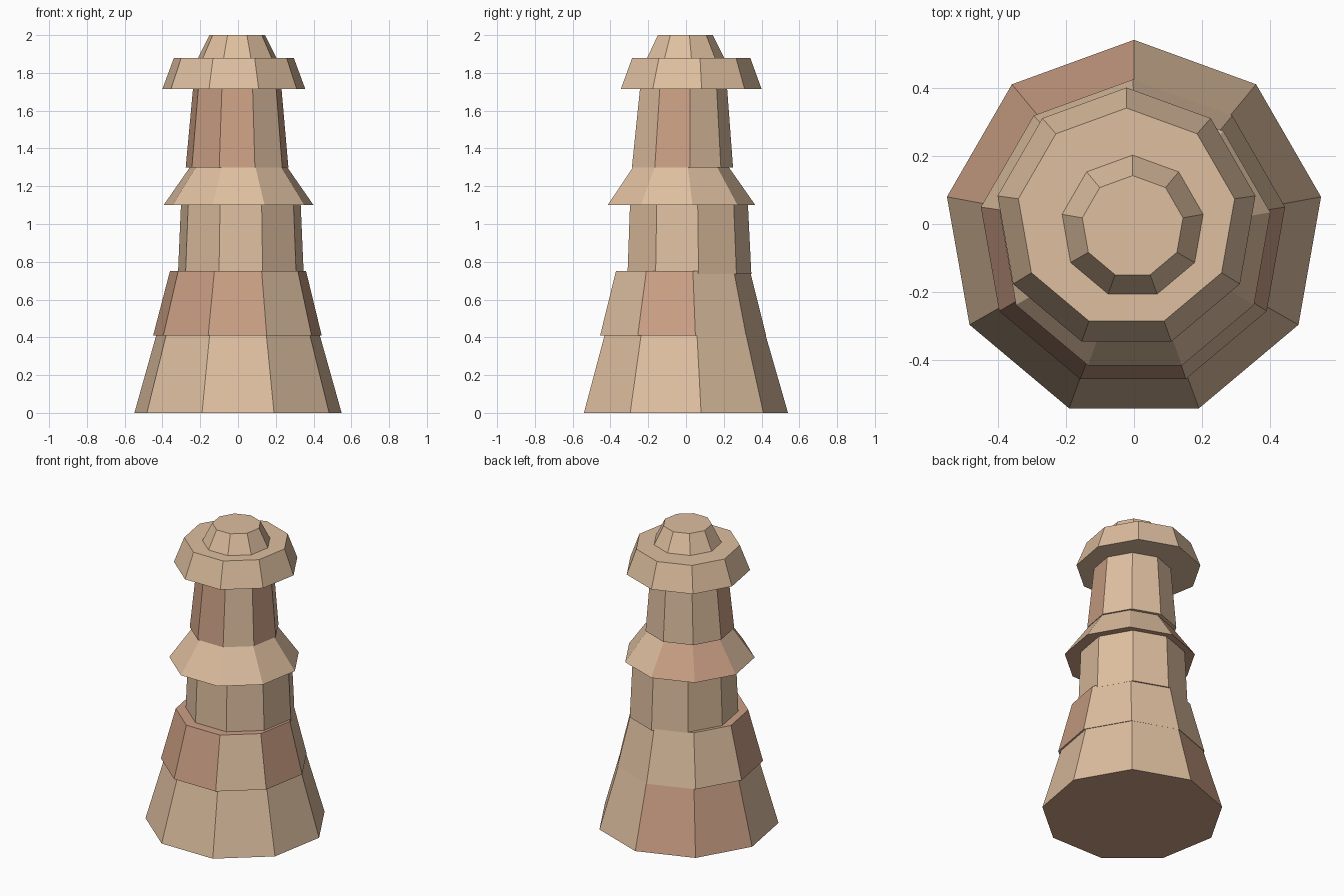
import bpy
import bmesh
from math import sin, cos, radians
from mathutils import Vector

SIDES = 9

default = bpy.data.objects.get("Cube")
if default:
    bpy.data.objects.remove(default, do_unlink=True)


def make_material(name, rgb):
    mat = bpy.data.materials.new(name)
    mat.use_nodes = True
    colour = (*rgb, 1.0)
    mat.diffuse_color = colour
    mat.node_tree.nodes["Principled BSDF"].inputs["Base Color"].default_value = colour
    return mat


sandstone = make_material("sandstone", (0.73, 0.52, 0.35))
terracotta = make_material("terracotta", (0.60, 0.35, 0.235))


def ring(bm, z, radius, cx, cy):
    # One corner points straight back, so a flat side faces the front
    step = 360 / SIDES
    angles = [radians(90 + step * i) for i in range(SIDES)]
    return [bm.verts.new((cx + radius * cos(a), cy + radius * sin(a), z)) for a in angles]


def tier(name, bottom, top, red_sides=(), red_top=False, red_bottom=False):
    """Tapered nine-sided drum; bottom and top are (z, radius, centre x, centre y).
    Sides are counted from the back corner towards the model's right."""
    bm = bmesh.new()
    low, high = ring(bm, *bottom), ring(bm, *top)
    for i in range(SIDES):
        j = (i + 1) % SIDES
        side = bm.faces.new((low[i], low[j], high[j], high[i]))
        side.material_index = int(i in red_sides)
    bm.faces.new(high).material_index = int(red_top)
    bm.faces.new(low[::-1]).material_index = int(red_bottom)
    mesh = bpy.data.meshes.new(name)
    bm.to_mesh(mesh)
    bm.free()
    mesh.materials.append(sandstone)
    mesh.materials.append(terracotta)
    obj = bpy.data.objects.new(name, mesh)
    bpy.context.collection.objects.link(obj)
    return obj


# Two recurring colour layouts
BACK_RED = dict(red_sides=(0, 1), red_bottom=True)
FRONT_RED = dict(red_sides=(2, 3, 4, 6), red_top=True)

# Flared foot and lower drum
tier("base", (0, 0.557, 0, -0.017), (0.41, 0.44, 0, -0.018), **BACK_RED)
tier("lower_drum", (0.41, 0.453, -0.003, -0.029), (0.75, 0.366, 0, -0.027), **FRONT_RED)

# Plain middle drum with a sloped skirt above
tier("middle_drum", (0.735, 0.338, 0.015, 0.008), (1.10, 0.322, 0.015, 0.006))
tier("skirt", (1.10, 0.403, 0.003, -0.036), (1.30, 0.262, 0.003, -0.035), **BACK_RED)

# Upper drum, overhanging collar and cap
tier("upper_drum", (1.30, 0.276, -0.005, -0.027), (1.715, 0.238, -0.004, -0.02), **FRONT_RED)
tier("collar", (1.715, 0.384, -0.022, 0.016), (1.88, 0.322, -0.022, 0.018))
tier("cap", (1.88, 0.21, -0.004, -0.008), (2.0, 0.15, -0.004, -0.008))
